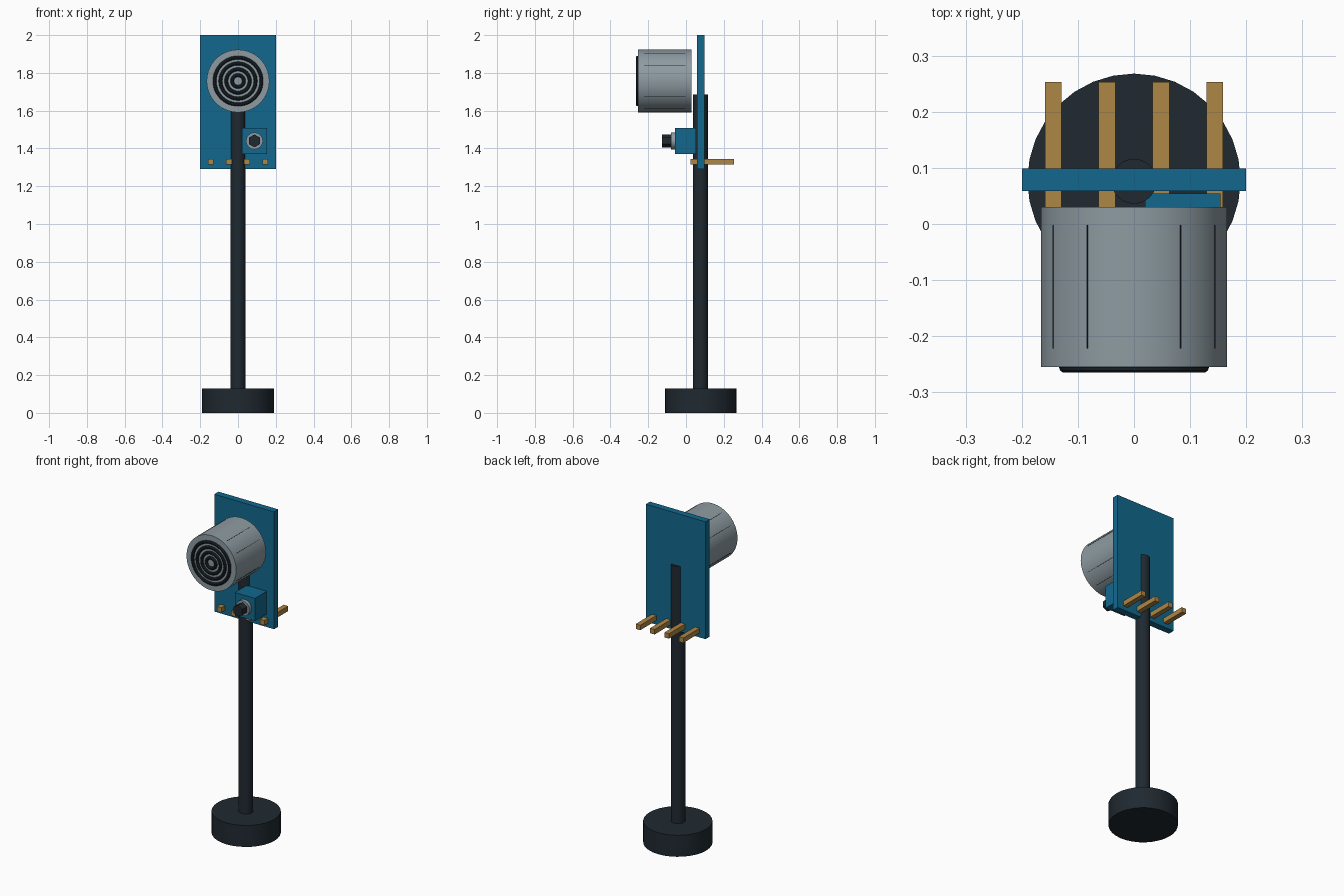
import bpy, math

if "Cube" in bpy.data.objects:
    bpy.data.objects.remove(bpy.data.objects["Cube"])


def material(name, rgb):
    m = bpy.data.materials.new(name)
    m.diffuse_color = (*rgb, 1)
    m.use_nodes = True
    m.node_tree.nodes["Principled BSDF"].inputs["Base Color"].default_value = m.diffuse_color
    return m


DARK = material("dark_plastic", (0.014, 0.022, 0.030))
BLUE = material("board_blue", (0.006, 0.14, 0.27))
METAL = material("metal_grey", (0.27, 0.33, 0.36))
GOLD = material("pin_gold", (0.42, 0.24, 0.06))


def finish(name, mat, smooth=False):
    ob = bpy.context.object
    ob.name = name
    ob.data.materials.append(mat)
    if smooth:
        bpy.ops.object.shade_smooth_by_angle(angle=math.radians(30))
    return ob


def box(name, x, y, z, mat, rot_y=0.0):
    """Box from (min, max) ranges."""
    lo, hi = zip(x, y, z)
    bpy.ops.mesh.primitive_cube_add(
        size=1, location=[(a + b) / 2 for a, b in zip(lo, hi)], rotation=(0, rot_y, 0))
    ob = finish(name, mat)
    ob.scale = [b - a for a, b in zip(lo, hi)]
    return ob


def upright(name, r, y, z0, z1, mat, sides):
    bpy.ops.mesh.primitive_cylinder_add(
        vertices=sides, radius=r, depth=z1 - z0, location=(0, y, (z0 + z1) / 2))
    return finish(name, mat, True)


def forward(name, r, x, z, y0, y1, mat, sides, smooth=True):
    """Cylinder lying along y."""
    bpy.ops.mesh.primitive_cylinder_add(
        vertices=sides, radius=r, depth=y1 - y0, location=(x, (y0 + y1) / 2, z),
        rotation=(math.pi / 2, 0, 0))
    return finish(name, mat, smooth)


# stand
upright("base", 0.19, 0.078, 0, 0.13, DARK, 32)
upright("pole", 0.04, 0.076, 0.12, 1.685, DARK, 24)

# circuit board and pins
box("circuit_board", (-0.2, 0.2), (0.059, 0.099), (1.29, 2.0), BLUE)
for i in range(4):
    x = -0.144 + 0.096 * i
    box(f"pin_{i + 1}", (x - 0.015, x + 0.015), (0.025, 0.253), (1.315, 1.345), GOLD)

# sensor can
SZ, SR = 1.757, 0.166
forward("sensor_can", SR, 0, SZ, -0.255, 0.03, METAL, 64)

# grille rings on the sensor face
for i in range(4):
    bpy.ops.mesh.primitive_torus_add(
        major_radius=0.031 * (i + 1), minor_radius=0.0095, major_segments=48,
        minor_segments=10, location=(0, -0.2555, SZ), rotation=(math.pi / 2, 0, 0))
    finish(f"grille_ring_{i + 1}", DARK, True)

# thin seams along the can
for deg in (30, 60, 120, 150, 210, 240, 300, 330):
    a = math.radians(deg)
    x, z = SR * math.cos(a), SZ + SR * math.sin(a)
    box(f"seam_{deg}", (x - 0.001, x + 0.001), (-0.222, -0.002),
        (z - 0.001, z + 0.001), DARK, -a)

# adjustment knob block
KX, KZ = 0.087, 1.44
box("knob_block", (KX - 0.067, KX + 0.067), (-0.058, 0.054), (KZ - 0.069, KZ + 0.069), BLUE)
forward("knob_collar", 0.045, KX, KZ, -0.08, -0.05, METAL, 16)
forward("knob", 0.034, KX, KZ, -0.126, -0.07, DARK, 6, False)
